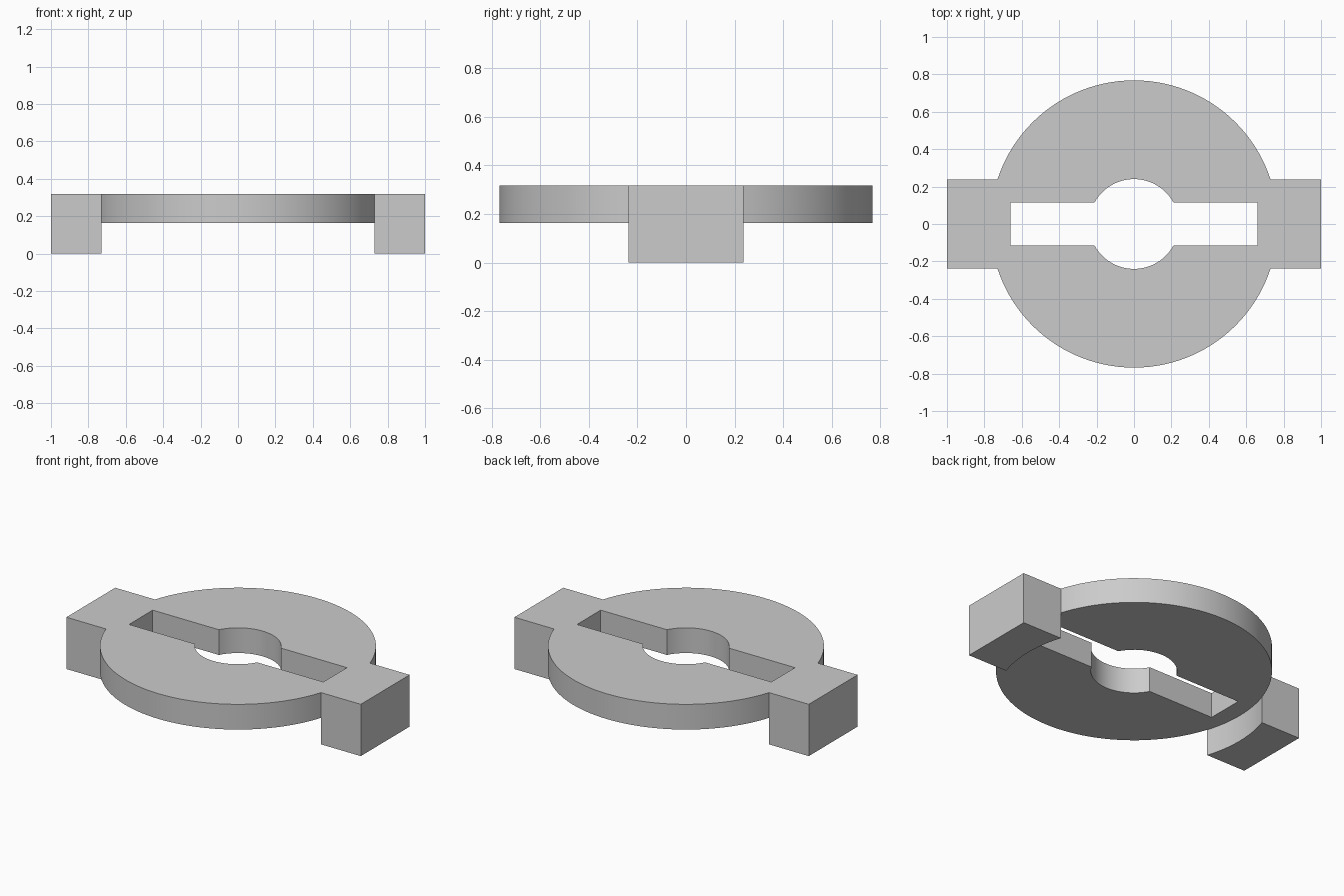
import bpy
import bmesh
from math import asin, cos, sin, pi

DISC_R, BORE_R = 0.768, 0.24
TAB_W, SLOT_W, SLOT_X = 0.237, 0.115, 0.66    # half widths and half length
MID, TOP = 0.163, 0.318

if "Cube" in bpy.data.objects:
    bpy.data.objects.remove(bpy.data.objects["Cube"])


def arc(radius, start, end, steps):
    angles = [start + (end - start) * i / steps for i in range(steps + 1)]
    return [(radius * cos(a), radius * sin(a)) for a in angles]


bm = bmesh.new()


def add_face(points, sign):
    """Planar face, turned half way round when sign is -1."""
    return bm.faces.new([bm.verts.new((sign * x, sign * y, MID)) for x, y in points])


tab_a = asin(TAB_W / DISC_R)
bore_a = asin(SLOT_W / BORE_R)

# Half disc: outer rim, then back along the slot and the bore
rim = (arc(DISC_R, 0, tab_a, 6)
       + arc(DISC_R, tab_a, pi - tab_a, 48)[1:]
       + arc(DISC_R, pi - tab_a, pi, 6)[1:])
keyhole = ([(-SLOT_X, 0), (-SLOT_X, SLOT_W)]
           + arc(BORE_R, pi - bore_a, bore_a, 32)
           + [(SLOT_X, SLOT_W), (SLOT_X, 0)])

# Tab: hollow inner edge that follows the rim
tab = arc(DISC_R, tab_a, -tab_a, 12) + [(1, -TAB_W), (1, TAB_W)]

tabs = []
for sign in (1, -1):
    add_face(rim + keyhole, sign)
    tabs.append(add_face(tab, sign))
bmesh.ops.remove_doubles(bm, verts=bm.verts[:], dist=0.0001)
tabs = [f for f in bm.faces if max(abs(v.co.x) for v in f.verts) > 0.99]


def extrude(faces, height, keep):
    result = bmesh.ops.extrude_face_region(bm, geom=faces, use_keep_orig=keep)
    for item in result["geom"]:
        if isinstance(item, bmesh.types.BMVert):
            item.co.z += height


# Raise the whole plate, then drop the tabs to the ground
extrude(bm.faces[:], TOP - MID, True)
tabs = [f for f in bm.faces
        if all(abs(v.co.z - MID) < 0.001 for v in f.verts)
        and max(abs(v.co.x) for v in f.verts) > 0.99]
extrude(tabs, -MID, False)
bmesh.ops.dissolve_limit(bm, angle_limit=0.01, verts=bm.verts[:], edges=bm.edges[:])
bmesh.ops.recalc_face_normals(bm, faces=bm.faces[:])

mesh = bpy.data.meshes.new("slotted_disc")
bm.to_mesh(mesh)
bm.free()
disc = bpy.data.objects.new("slotted_disc_with_tabs", mesh)
bpy.context.collection.objects.link(disc)

# Plain grey finish
grey = bpy.data.materials.new("light_grey")
grey.use_nodes = True
colour = (0.6, 0.6, 0.6, 1)
grey.diffuse_color = colour
grey.node_tree.nodes["Principled BSDF"].inputs["Base Color"].default_value = colour
mesh.materials.append(grey)

bpy.context.view_layer.objects.active = disc
disc.select_set(True)
bpy.ops.object.shade_smooth_by_angle(angle=pi / 6)
